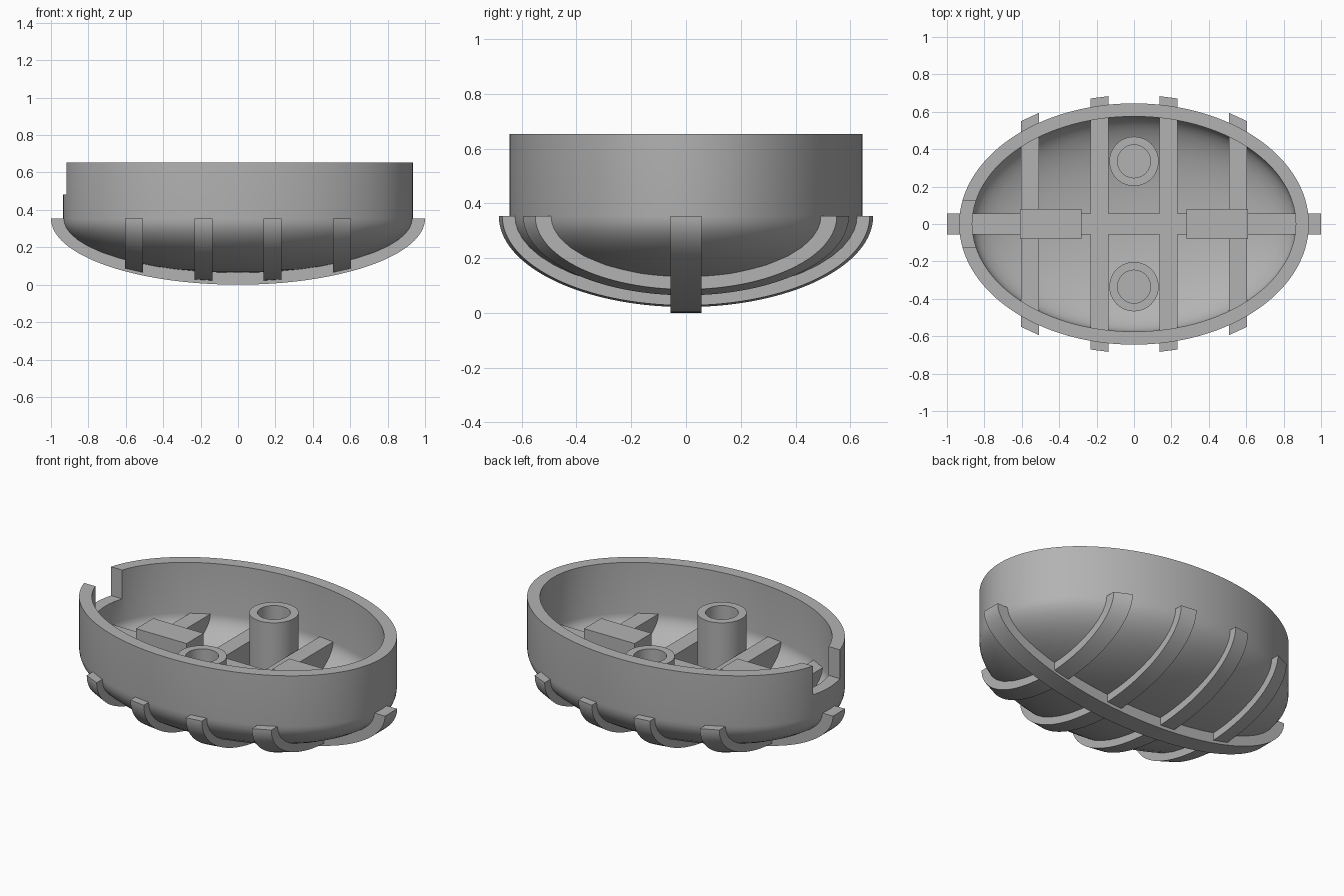
import bpy, bmesh, math

if "Cube" in bpy.data.objects:
    bpy.data.objects.remove(bpy.data.objects["Cube"])

grey = bpy.data.materials.new("mid grey")
grey.diffuse_color = (0.45, 0.45, 0.45, 1)
grey.use_nodes = True
grey.node_tree.nodes["Principled BSDF"].inputs["Base Color"].default_value = grey.diffuse_color
SEAM, RIM = 0.355, 0.655      # top of the bowl / top of the wall


def finish(name, bm):
    bmesh.ops.recalc_face_normals(bm, faces=bm.faces)
    mesh = bpy.data.meshes.new(name)
    bm.to_mesh(mesh)
    bm.free()
    ob = bpy.data.objects.new(name, mesh)
    bpy.context.collection.objects.link(ob)
    mesh.materials.append(grey)
    return ob


def smooth(ob):
    bpy.ops.object.select_all(action='DESELECT')
    ob.select_set(True)
    bpy.context.view_layer.objects.active = ob
    bpy.ops.object.shade_smooth_by_angle(angle=math.radians(30))


def rings(bm, rows, n, cx=0, cy=0):
    """Skin stacked ellipses (rx, ry, z) and cap both ends; returns the rings."""
    loops = []
    for rx, ry, z in rows:
        loops.append([bm.verts.new((cx + rx * math.cos(2 * math.pi * i / n),
                                    cy + ry * math.sin(2 * math.pi * i / n), z))
                      for i in range(n)])
    for a, b in zip(loops, loops[1:]):
        for i in range(n):
            j = (i + 1) % n
            bm.faces.new((a[i], a[j], b[j], b[i]))
    bm.faces.new(loops[0])
    bm.faces.new(loops[-1])
    return loops


def box(name, x0, x1, y0, y1, z0, z1):
    bm = bmesh.new()
    bmesh.ops.create_cube(bm, size=1)
    for v in bm.verts:
        v.co = ((x0 + x1) / 2 + v.co.x * (x1 - x0),
                (y0 + y1) / 2 + v.co.y * (y1 - y0),
                (z0 + z1) / 2 + v.co.z * (z1 - z0))
    return finish(name, bm)


# Hollow oval shell: outside up, over the rim, back down the inside
def bowl(rx, ry, depth):
    steps = [math.radians(a) for a in (1, 4, 8, 14, 21, 28, 36, 44, 52, 60, 67, 74, 80, 85, 90)]
    return [(rx * math.sin(t), ry * math.sin(t), SEAM - depth * math.cos(t)) for t in steps]


outer = bowl(0.935, 0.645, 0.29) + [(0.935, 0.645, RIM)]
inner = bowl(0.865, 0.575, 0.225) + [(0.865, 0.575, RIM)]
bm = bmesh.new()
rings(bm, outer + inner[::-1], 128)
shell = finish("shell", bm)

# Notch in the wall at one end
cutter = box("notch_cutter", -1.1, -0.7, -0.125, 0.125, 0.485, 0.8)
cutter.hide_render = True
mod = shell.modifiers.new("notch", 'BOOLEAN')
mod.operation, mod.solver, mod.object = 'DIFFERENCE', 'EXACT', cutter
bpy.context.view_layer.objects.active = shell
bpy.ops.object.modifier_apply(modifier="notch")
bpy.data.objects.remove(cutter)
smooth(shell)


# Flat-topped half-oval slabs crossing the shell
def slab(name, sides, n=64):
    """sides: two functions mapping an angle to a point on each face."""
    bm = bmesh.new()
    a, b = [[bm.verts.new(f(math.pi * i / n)) for i in range(n + 1)] for f in sides]
    bm.faces.new(a)
    bm.faces.new(b)
    for i in range(n + 1):
        j = (i + 1) % (n + 1)
        bm.faces.new((a[i], a[j], b[j], b[i]))
    smooth(finish(name, bm))


def keel_side(y):
    return lambda t: (math.cos(t), y, SEAM - 0.353 * math.sin(t))


def rib_side(x):
    k = math.sqrt(1 - x * x)
    return lambda t: (x, 0.69 * k * math.cos(t), SEAM - 0.335 * k * math.sin(t))


# Keel (bottom touches the ground)
slab("keel", (keel_side(-0.057), keel_side(0.057)))
for i, x in enumerate((-0.555, -0.185, 0.185, 0.555)):
    slab(f"rib_{i + 1}", (rib_side(x - 0.048), rib_side(x + 0.048)))

for side, word in ((-1, "left"), (1, "right")):
    # Raised blocks on the keel
    x0, x1 = sorted((side * 0.28, side * 0.61))
    box(f"{word}_block", x0, x1, -0.08, 0.08, 0.25, 0.45)

for side, word in ((-1, "front"), (1, "back")):
    # Hollow posts, the foot following the curved floor
    bm = bmesh.new()
    foot = rings(bm, [(0.132, 0.132, 0.15), (0.132, 0.132, 0.55),
                      (0.088, 0.088, 0.55), (0.088, 0.088, 0.22)], 48, 0, side * 0.335)[0]
    for v in foot:
        v.co.z = SEAM - 0.255 * math.sqrt(1 - (v.co.x / 0.9) ** 2 - (v.co.y / 0.61) ** 2)
    smooth(finish(f"{word}_post", bm))

# Settle everything on the ground plane
for ob in bpy.context.collection.objects:
    ob.location.z -= 0.002
